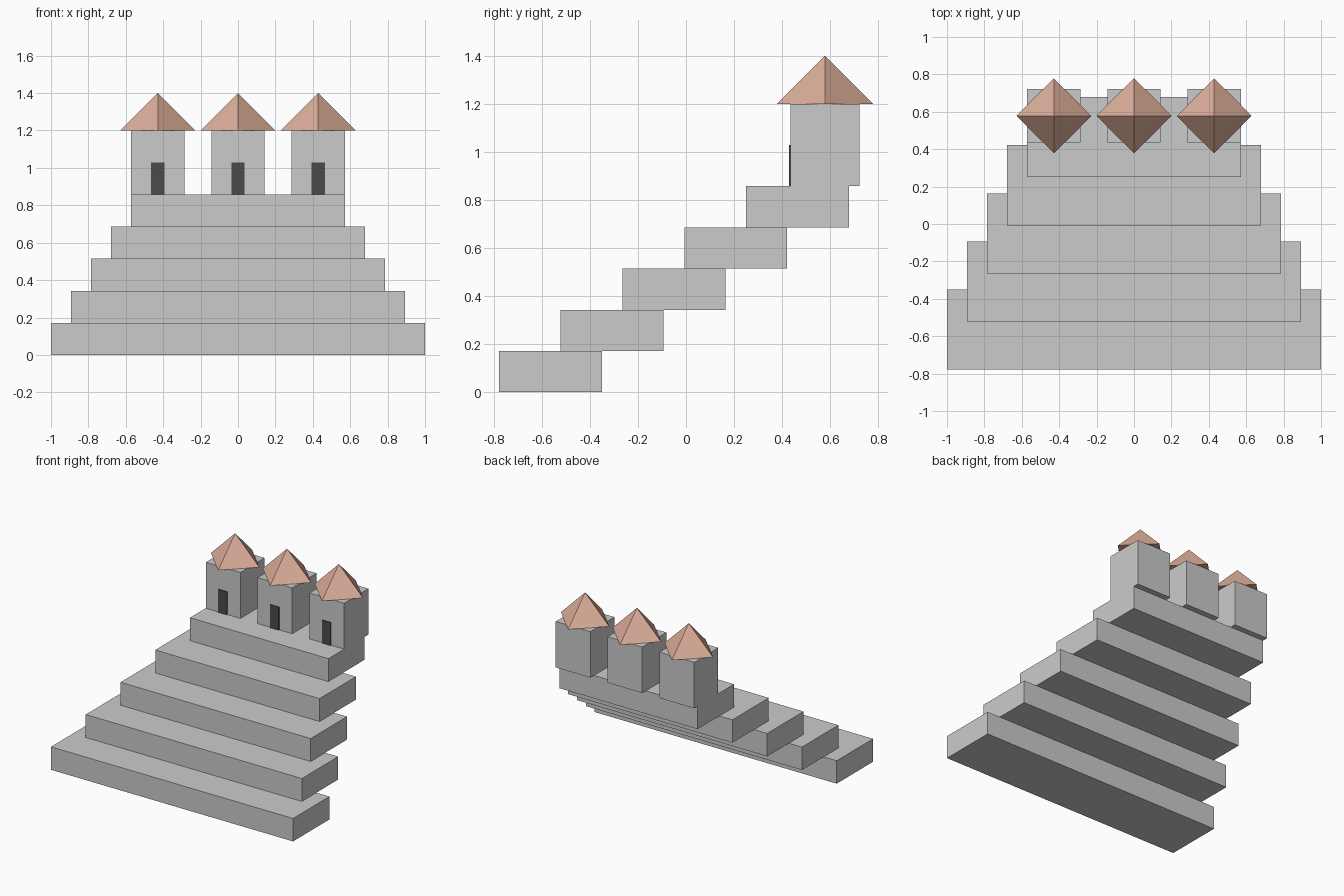
import bpy
from math import pi

if "Cube" in bpy.data.objects:
    bpy.data.objects.remove(bpy.data.objects["Cube"])

U = 1 / 7          # design unit: base is 14 units wide
Y0 = -3.95         # shift (in units) that centres the model in y


def material(name, color):
    m = bpy.data.materials.new(name)
    m.diffuse_color = (*color, 1)
    m.use_nodes = True
    m.node_tree.nodes["Principled BSDF"].inputs["Base Color"].default_value = m.diffuse_color
    return m


def box(name, x, y, z, w, d, h, mat=None):
    """Box centred on x, y and standing on z, all in design units."""
    bpy.ops.mesh.primitive_cube_add(size=1, location=(x * U, (y + Y0) * U, (z + h / 2) * U))
    ob = bpy.context.object
    ob.name = name
    ob.scale = (w * U, d * U, h * U)
    bpy.ops.object.transform_apply(location=False, rotation=False, scale=True)
    if mat:
        ob.data.materials.append(mat)
    return ob


clay = material("clay", (0.72, 0.42, 0.32))
dark = material("dark", (0.07, 0.07, 0.07))

# Stepped terraces, each narrower, higher and further back
STEPS, STEP_H = 5, 1.2
for i in range(STEPS):
    box(f"terrace_{i + 1}", 0, 1.8 * i, STEP_H * i, 14 - 1.5 * i, 3, STEP_H)

# Three towers with doors and pyramid roofs
TOP, TOWER_Y, TOWER_H, ROOF_H = STEPS * STEP_H, 8, 2.4, 1.4
for side, x in (("left", -3), ("middle", 0), ("right", 3)):
    box(f"tower_{side}", x, TOWER_Y, TOP, 2, 2, TOWER_H)
    box(f"door_{side}", x, TOWER_Y - 1, TOP, 0.5, 0.1, 1.2, dark)
    bpy.ops.mesh.primitive_cone_add(
        vertices=4, radius1=1.4 * U, radius2=0, depth=ROOF_H * U,
        location=(x * U, (TOWER_Y + Y0) * U, (TOP + TOWER_H + ROOF_H / 2) * U))
    roof = bpy.context.object
    roof.name = f"roof_{side}"
    roof.data.materials.append(clay)
